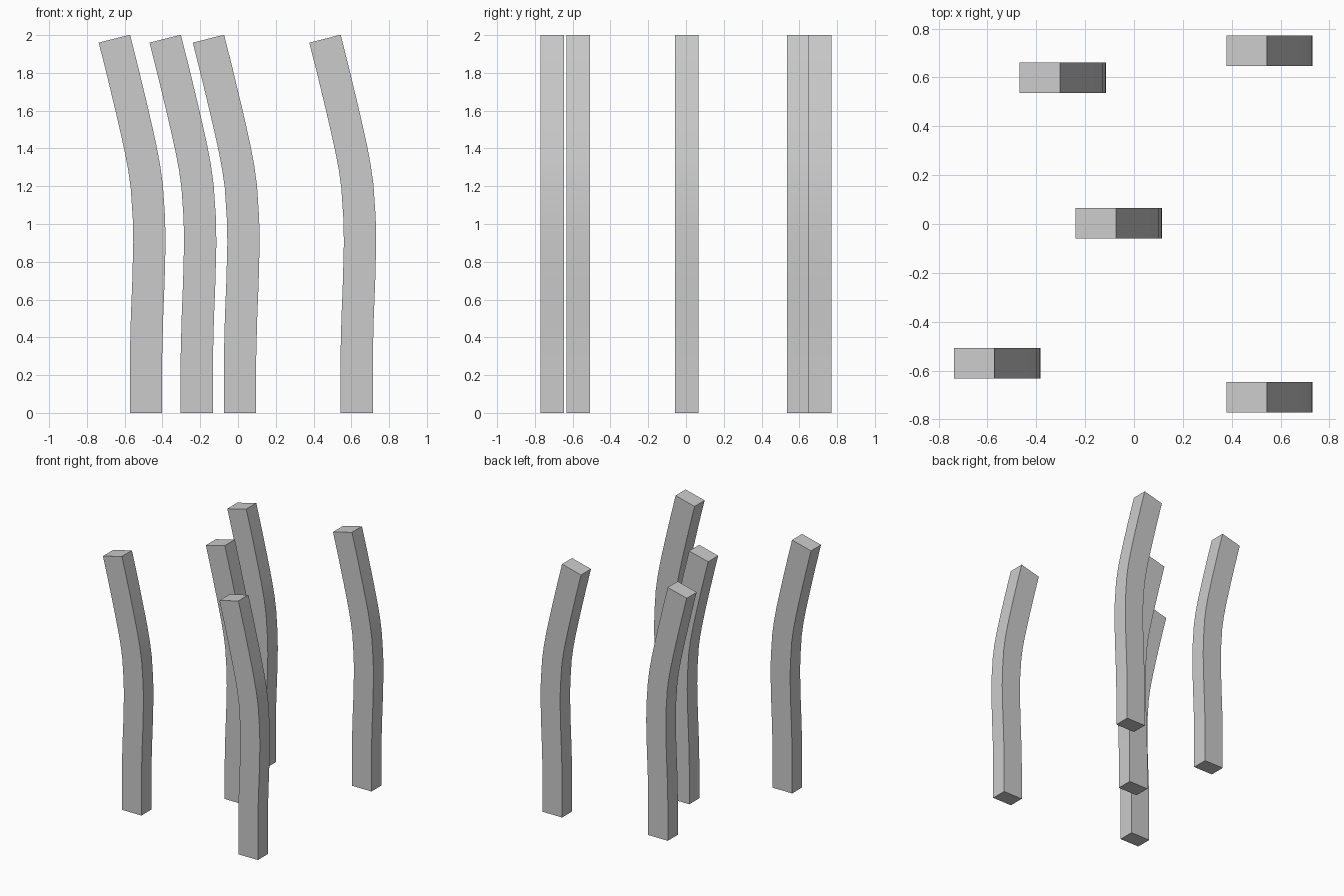
import bpy, bmesh
from mathutils import Vector

if "Cube" in bpy.data.objects:
    bpy.data.objects.remove(bpy.data.objects["Cube"])

HALF_W, HALF_D = 0.0855, 0.0625

# Centre line of one bent post: (sideways offset, height)
PATH = [(0, 0), (0, 0.3), (0.005, 0.5), (0.013, 0.7), (0.018, 0.9), (0.0155, 1.03),
        (0.004, 1.2), (-0.010, 1.3), (-0.029, 1.4), (-0.051, 1.5),
        (-0.074, 1.6), (-0.122, 1.8), (-0.1675, 1.981)]

# Post positions on the ground
SPOTS = [(-0.487, -0.57), (-0.218, 0.598), (0.011, 0.003), (0.628, 0.709), (0.628, -0.709)]


def post_mesh():
    bm = bmesh.new()
    pts = [Vector((x, 0, z)) for x, z in PATH]
    rings = []
    for i, p in enumerate(pts):
        t = (pts[min(i + 1, len(pts) - 1)] - pts[max(i - 1, 0)]).normalized()
        side = Vector((t.z, 0, -t.x)) * HALF_W
        depth = Vector((0, HALF_D, 0))
        rings.append([bm.verts.new(p + side * a + depth * b)
                      for a, b in ((-1, -1), (1, -1), (1, 1), (-1, 1))])
    for lo, hi in zip(rings, rings[1:]):
        for k in range(4):
            n = (k + 1) % 4
            bm.faces.new((lo[k], lo[n], hi[n], hi[k]))
    bm.faces.new(rings[0][::-1])
    bm.faces.new(rings[-1])
    bmesh.ops.recalc_face_normals(bm, faces=bm.faces)
    mesh = bpy.data.meshes.new("bent_post")
    bm.to_mesh(mesh)
    bm.free()
    return mesh


# Five identical bent posts
mesh = post_mesh()
for i, (x, y) in enumerate(SPOTS, 1):
    post = bpy.data.objects.new(f"bent_post_{i}", mesh)
    post.location = (x, y, 0)
    bpy.context.collection.objects.link(post)

# Smooth along the bend, crisp corners
bpy.context.view_layer.objects.active = post
post.select_set(True)
bpy.ops.object.shade_smooth_by_angle()
